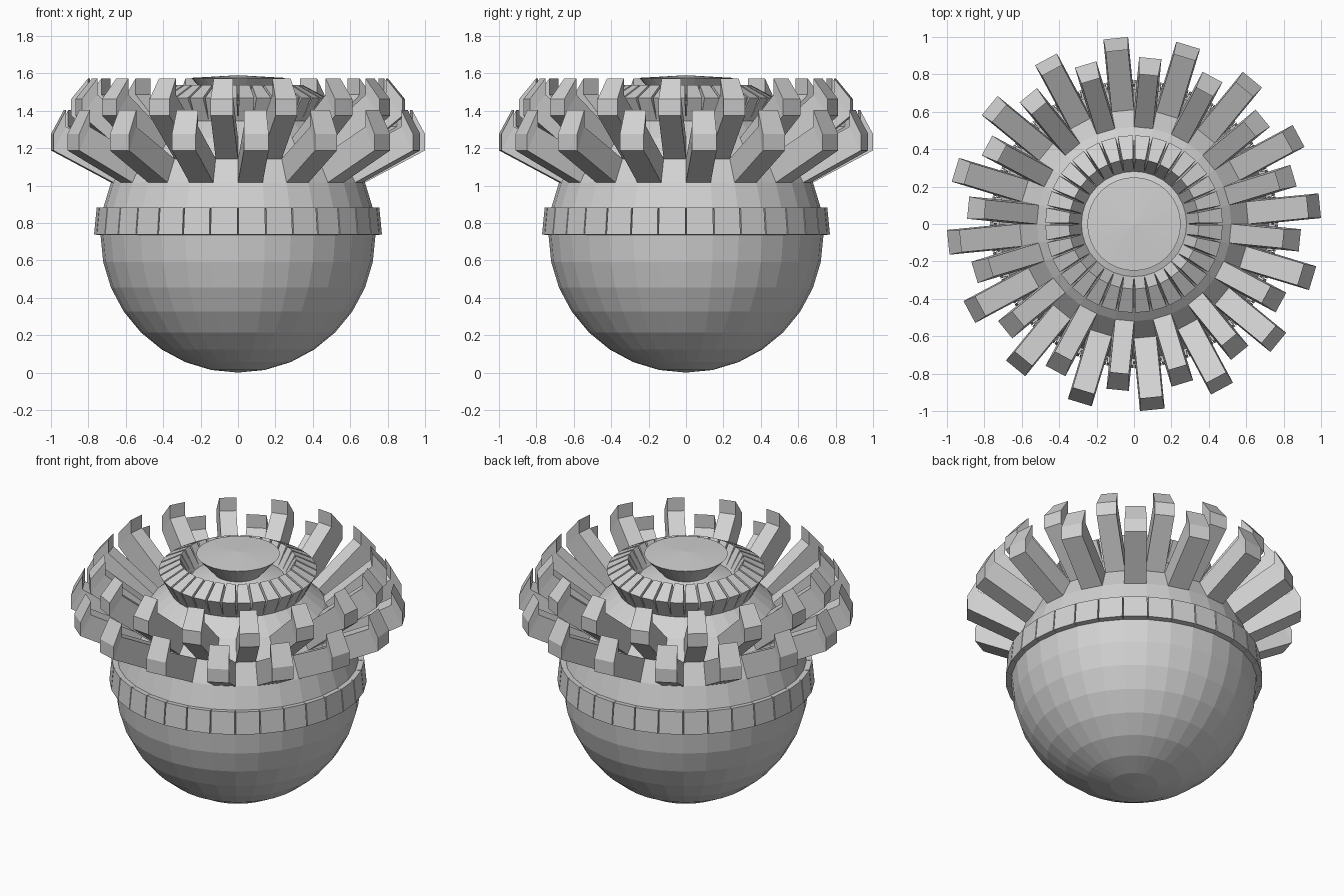
import bpy, bmesh
from math import radians, sin, cos, tau
from mathutils import Vector

if "Cube" in bpy.data.objects:
    bpy.data.objects.remove(bpy.data.objects["Cube"])

R = 0.735          # body radius, also the height of its centre
SEGMENTS, RINGS = 32, 16
STEP = radians(180 / RINGS)
UP = Vector((0, 0, 1))

grey = bpy.data.materials.new("plain_grey")
grey.use_nodes = True
colour = (0.64, 0.64, 0.64, 1)
grey.diffuse_color = colour
grey.node_tree.nodes["Principled BSDF"].inputs["Base Color"].default_value = colour


def finish(name, bm):
    """Turn a bmesh into a named, flat-shaded object."""
    bmesh.ops.recalc_face_normals(bm, faces=bm.faces)
    mesh = bpy.data.meshes.new(name)
    bm.to_mesh(mesh)
    bm.free()
    mesh.materials.append(grey)
    obj = bpy.data.objects.new(name, mesh)
    bpy.context.collection.objects.link(obj)
    return obj


def on_body(ring, seg):
    """Grid point of the body: ring counts up from the equator."""
    lat, lon = ring * STEP, seg * tau / SEGMENTS
    return Vector((R * cos(lat) * cos(lon), R * cos(lat) * sin(lon), R + R * sin(lat)))


def push(bm, face, offset):
    """Extrude one face by an offset and return the moved face."""
    new = bmesh.ops.extrude_discrete_faces(bm, faces=[face])["faces"][0]
    bmesh.ops.translate(bm, verts=new.verts, vec=offset)
    return new


def blocks(name, ring, length, lift=0, first=0, every=1):
    """Push the panels of one body ring outward as separate blocks."""
    bm = bmesh.new()
    for seg in range(first, SEGMENTS, every):
        corners = [on_body(ring, seg), on_body(ring, seg + 1),
                   on_body(ring + 1, seg + 1), on_body(ring + 1, seg)]
        face = bm.faces.new([bm.verts.new(c) for c in corners])
        face.normal_update()
        face = push(bm, face, face.normal * length)
        if lift:
            push(bm, face, UP * lift)
    return finish(name, bm)


# Round body
bm = bmesh.new()
bmesh.ops.create_uvsphere(bm, u_segments=SEGMENTS, v_segments=RINGS, radius=R)
bmesh.ops.translate(bm, verts=bm.verts, vec=UP * R)
finish("body", bm)

# Belt, two staggered rows of upturned rays, and the collar
blocks("belt", 0, 0.035)
blocks("lower_rays", 2, 0.365, lift=0.088, first=0, every=2)
blocks("upper_rays", 3, 0.365, lift=0.088, first=1, every=2)
blocks("collar", 5, 0.14)

# Flared cap rising from the top of the body
bm = bmesh.new()
foot = on_body(7, 0)
profile = [foot, Vector((0.25, 0, foot.z + 0.12)), Vector((0, 0, 1.59))]
verts = [bm.verts.new(p) for p in profile]
edges = [bm.edges.new(pair) for pair in zip(verts, verts[1:])]
bmesh.ops.spin(bm, geom=verts + edges, cent=(0, 0, 0), axis=UP,
               angle=tau, steps=SEGMENTS)
bmesh.ops.remove_doubles(bm, verts=bm.verts, dist=0.0005)
finish("cap", bm)
